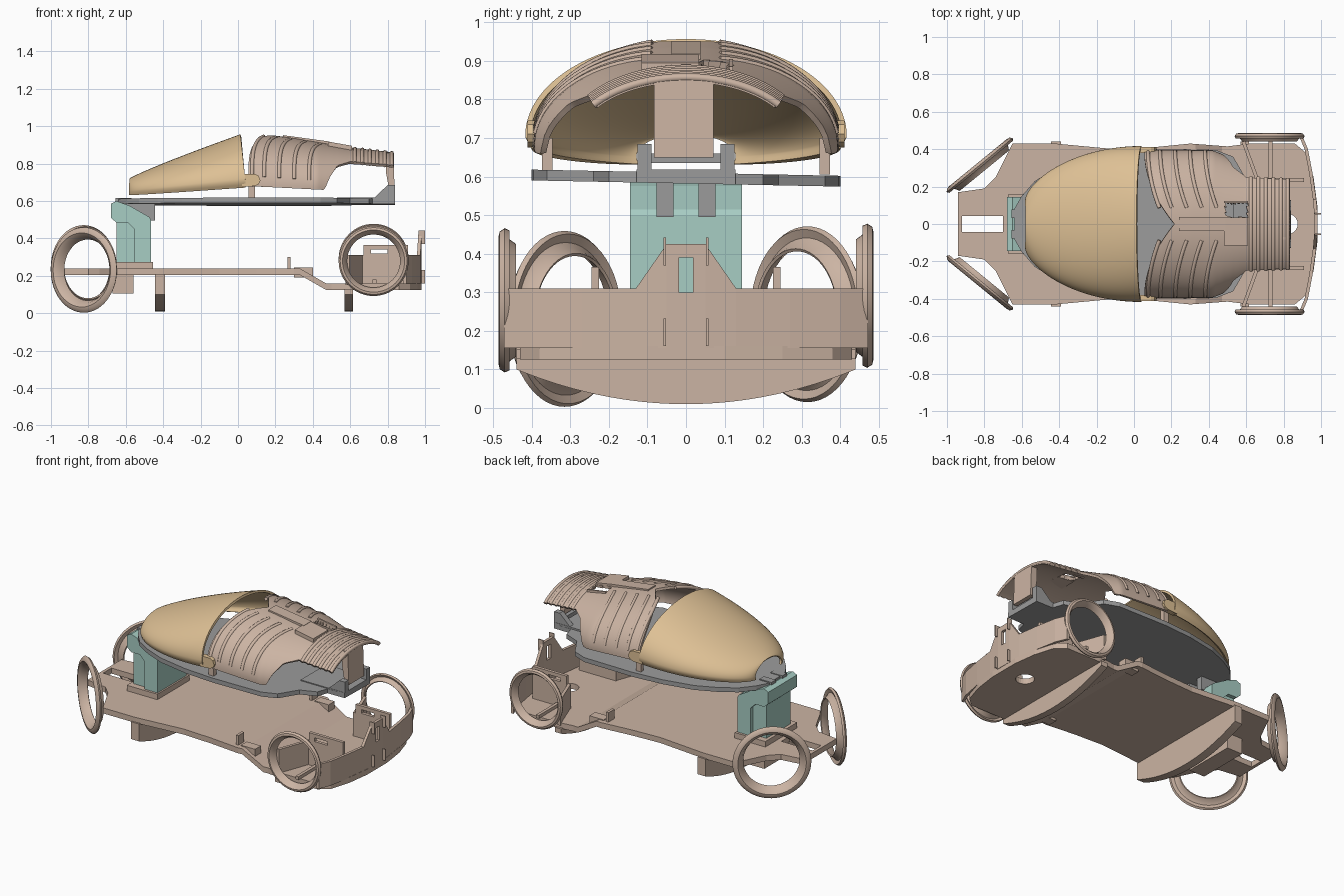
import bpy, bmesh, math
from mathutils import Vector

if "Cube" in bpy.data.objects:
    bpy.data.objects.remove(bpy.data.objects["Cube"])

def mat(name, c):
    m = bpy.data.materials.new(name)
    m.diffuse_color = (*c, 1)
    m.use_nodes = True
    m.node_tree.nodes["Principled BSDF"].inputs["Base Color"].default_value = m.diffuse_color
    return m
BEIGE = mat("beige", (.60, .455, .366))
GOLD = mat("sand gold", (.73, .53, .30))
GREY = mat("grey", (.33, .33, .33))
TEAL = mat("pale teal", (.39, .61, .55))

def finish(name, bm, m, smooth=False, fix=True):
    if fix:
        bmesh.ops.recalc_face_normals(bm, faces=bm.faces)
    me = bpy.data.meshes.new(name)
    bm.to_mesh(me)
    bm.free()
    ob = bpy.data.objects.new(name, me)
    bpy.context.collection.objects.link(ob)
    me.materials.append(m)
    if smooth:
        pick(ob)
        bpy.ops.object.shade_smooth_by_angle(angle=math.radians(40))
    return ob

def pick(ob):
    bpy.ops.object.select_all(action='DESELECT')
    ob.select_set(True)
    bpy.context.view_layer.objects.active = ob

def extruded(pts, vec):
    bm = bmesh.new()
    f = bm.faces.new([bm.verts.new(p) for p in pts])
    r = bmesh.ops.extrude_face_region(bm, geom=[f])
    bmesh.ops.translate(bm, vec=vec, verts=[v for v in r['geom'] if isinstance(v, bmesh.types.BMVert)])
    return bm

def box(name, m, x0, x1, y0, y1, z0, z1):
    return finish(name, extruded([(x0, y0, z0), (x1, y0, z0), (x1, y1, z0), (x0, y1, z0)], (0, 0, z1 - z0)), m)

def prism_y(name, m, xz, y0, y1):
    return finish(name, extruded([(x, y0, z) for x, z in xz], (0, y1 - y0, 0)), m)

def outline(half):
    return half + [(x, -y) for x, y in reversed(half) if y > 0]

def cut(ob, cutter):
    mod = ob.modifiers.new("cut", 'BOOLEAN')
    mod.operation, mod.object, mod.solver = 'DIFFERENCE', cutter, 'EXACT'
    pick(ob)
    bpy.ops.object.modifier_apply(modifier="cut")
    bpy.data.objects.remove(cutter)

def sheet(name, m, fn, nu, nv, thick, skip=None):
    bm = bmesh.new()
    g = [[bm.verts.new(fn(i / nu, -1 + 2 * j / nv)) for j in range(nv + 1)] for i in range(nu + 1)]
    for i in range(nu):
        for j in range(nv):
            q = [g[i][j], g[i + 1][j], g[i + 1][j + 1], g[i][j + 1]]
            c = sum((v.co for v in q), Vector()) / 4
            if not (skip and skip(c)):
                bm.faces.new(q)
    ob = finish(name, bm, m)
    s = ob.modifiers.new("thick", 'SOLIDIFY')
    s.thickness, s.offset = thick, 0
    pick(ob)
    bpy.ops.object.modifier_apply(modifier="thick")
    bpy.ops.object.shade_smooth_by_angle(angle=math.radians(40))

def tube(name, m, pts, r):
    cu = bpy.data.curves.new(name, 'CURVE')
    cu.dimensions, cu.bevel_depth, cu.bevel_resolution, cu.use_fill_caps = '3D', r, 2, True
    sp = cu.splines.new('POLY')
    sp.points.add(len(pts) - 1)
    for p, c in zip(sp.points, pts):
        p.co = (*c, 1)
    ob = bpy.data.objects.new(name, cu)
    bpy.context.collection.objects.link(ob)
    cu.materials.append(m)
    pick(ob)
    bpy.ops.object.convert(target='MESH')
    bpy.ops.object.shade_smooth_by_angle(angle=math.radians(60))

def lerp(x, table):
    for (a, p), (b, q) in zip(table, table[1:]):
        if x <= b:
            return p + (q - p) * max(0, (x - a) / (b - a))
    return table[-1][1]

# chassis floor, stepping down towards the rear
half = [(-.94, .17), (-.8, .19), (-.74, .25), (-.65, .43), (-.42, .43), (-.1, .40), (.1, .41), (.3, .43),
        (.5, .415), (.62, .43), (.86, .43), (.92, .38), (.96, .25), (.98, .1)]
bm = extruded([(x, y, .205) for x, y in outline(half)], (0, 0, .035))
for px in (.33, .47):
    bmesh.ops.bisect_plane(bm, geom=bm.verts[:] + bm.edges[:] + bm.faces[:], plane_co=(px, 0, 0), plane_no=(1, 0, 0))
for v in bm.verts:
    v.co.z -= lerp(v.co.x, [(.33, 0), (.47, .08)])
floor = finish("chassis_floor", bm, BEIGE)
cut(floor, box("slot_cutter", BEIGE, -.92, -.70, -.042, .042, .1, .4))
ring = [(.82 + .055 * math.cos(a * math.pi / 12), .055 * math.sin(a * math.pi / 12), .05) for a in range(24)]
cut(floor, finish("hole_cutter", extruded(ring, (0, 0, .2)), BEIGE))

# curved keels under the floor
for x0, x1, top in ((-.445, -.39, .21), (.57, .615, .13)):
    arc = [(y / 20 * .44, .01 + .09 * (y / 20) ** 2) for y in range(-20, 21)]
    pts = [(x0, y, z) for y, z in arc] + [(x0, .44, top), (x0, -.44, top)]
    finish("keel", extruded(pts, (x1 - x0, 0, 0)), BEIGE)

# curved rear wall with raised centre and slot
wall = [(.90, .472, .31), (.93, .40, .31), (.955, .27, .31), (.975, .13, .31), (.982, .05, .425)]
wall += [(x, -y, z) for x, y, z in reversed(wall)]
bm = bmesh.new()
cols = [[bm.verts.new(p) for p in ((x, y, .155), (x, y, z), (x - .018, y, z), (x - .018, y, .155))] for x, y, z in wall]
for a, b in zip(cols, cols[1:]):
    for k in range(4):
        bm.faces.new((a[k], b[k], b[(k + 1) % 4], a[(k + 1) % 4]))
bm.faces.new(cols[0])
bm.faces.new(cols[-1])
rear = finish("rear_wall", bm, BEIGE)
cut(rear, box("slot_cutter", BEIGE, .9, 1.1, -.018, .018, .3, .39))

# wheels: dished open rings
def wheel(name, centre, normal, R, k, dish):
    prof = [(R - .065 * k, -dish), (R - .05 * k, 0), (R - .03 * k, .016), (R - .012 * k, .013), (R, 0),
            (R - .008 * k, -.012), (R - .03 * k, -.004), (R - .045 * k, -.016), (R - .058 * k, -dish - .004)]
    n = Vector(normal).normalized()
    u = Vector((0, 0, 1))
    w = n.cross(u)
    bm = bmesh.new()
    N = 56
    rows = []
    for i in range(N):
        a = 2 * math.pi * i / N
        d = u * math.cos(a) + w * math.sin(a)
        rows.append([bm.verts.new(Vector(centre) + d * r + n * h) for r, h in prof])
    for i in range(N):
        A, B = rows[i], rows[(i + 1) % N]
        for k2 in range(len(prof)):
            l = (k2 + 1) % len(prof)
            bm.faces.new((A[k2], B[k2], B[l], A[l]))
    finish(name, bm, BEIGE, True)

for s in (-1, 1):
    wheel("front_wheel", (-.825, s * .315, .237 + s * .006), (-.63, s * .77, 0), .228, 1, .035)
    wheel("rear_wheel", (.725, s * .47, .285 + s * .006), (0, s, 0), .187, .7, .025)
    # wheel housings: inner wall with slit, slanted front wall
    inner = box("inner_wheel_wall", BEIGE, .67, .91, s * .235 - .01, s * .235 + .01, .15, .365)
    cut(inner, box("slit_cutter", BEIGE, .71, .80, s * .235 - .05, s * .235 + .05, .318, .342))
    finish("slanted_wheel_wall", extruded([(.65, s * .235, .15), (.67, s * .235, .15), (.595, s * .44, .15),
                                           (.575, s * .44, .15)], (0, 0, .16)), BEIGE)
    box("inner_link", BEIGE, .65, .69, s * .235 - .01, s * .235 + .01, .15, .31)
    box("wheel_axle", BEIGE, .72, .74, s * .34 - .11, s * .34 + .11, .16, .18)
    # rear fins, floor posts and blocks
    for z in (.16, .37):
        box("rear_fin", BEIGE, .965, 1.0, s * .055 - .003, s * .055 + .003, z, z + .072)
    box("floor_post", BEIGE, .265, .282, s * .37 - .03, s * .37 + .03, .235, .30)
    box("floor_block", BEIGE, .30, .40, s * .37 - .03, s * .37 + .03, .19, .245)
    # grey rear uprights and front hinge hooks
    prism_y("rear_upright", GREY, [(.71, .60), (.80, .685), (.84, .685), (.84, .585), (.71, .585)],
            s * .108 - .018, s * .108 + .018)
    box("hinge_hook", GREY, -.62, -.445, s * .055 - .022, s * .055 + .022, .495, .585)
    box("hinge_lug", GREY, -.655, -.57, s * .055 - .022, s * .055 + .022, .575, .615)
    # shell feet and canopy tabs
    box("shell_foot", BEIGE, .055, .09, s * .36 - .014, s * .36 + .014, .605, .70)
    tab = [(.02, .675), (.09, .68), (.11, .69), (.12, .71), (.11, .735), (.09, .745), (.03, .745)]
    prism_y("canopy_tab", GOLD, tab, s * .395 - .016, s * .395 + .016)

# front mount box and teal bracket
box("mount_base", BEIGE, -.67, -.56, -.17, .17, .105, .22)
box("mount_collar", BEIGE, -.67, -.455, -.16, .16, .22, .275)
prism_y("front_bracket", TEAL, [(-.68, .585), (-.65, .60), (-.58, .575), (-.475, .515), (-.465, .50), (-.465, .27),
        (-.555, .27), (-.555, .45), (-.59, .485), (-.65, .485), (-.68, .51)], -.145, .145)
box("bracket_core", TEAL, -.65, -.55, -.12, .12, .26, .49)

# grey body plate
half = [(-.64, .08), (-.6, .15), (-.53, .23), (-.43, .29), (-.3, .345), (-.1, .385), (.1, .40), (.44, .395),
        (.53, .36), (.60, .24), (.70, .20), (.72, .13), (.84, .128)]
finish("body_plate", extruded([(x, y, .582 - .02 * y) for x, y in outline(half)], (0, 0, .028)), GREY)
box("plate_rear_pad", GREY, .53, .84, -.128, .128, .585, .618)
box("rear_crossbar", GREY, .775, .80, -.1, .1, .635, .66)

# gold canopy
def canopy(u, v):
    s = u ** 1.6
    w = .13 + .28 * (1 - (1 - s) ** 2) ** .65
    zc, top, zb = .65 + .055 * s, .715 + .235 * s ** .9, .632 + .043 * s
    if abs(v) > .93:
        k = (abs(v) - .93) / .07
        return (-.575 + .615 * s, math.copysign(w * (1 - .04 * k), v), zc + (zb - zc) * k)
    a = v / .93 * math.pi / 2
    return (-.575 + .615 * s - .025 * s * math.cos(a), w * math.sin(a), zc + (top - zc) * math.cos(a))
sheet("canopy", GOLD, canopy, 40, 56, .014)

# ribbed rear shell
def on_shell(x, v, lift=0):
    h = lerp(x, [(.05, .262), (.15, .268), (.3, .248), (.6, .198), (.83, .172)]) + lift
    w = lerp(x, [(.05, .39), (.42, .385), (.6, .315), (.83, .295)]) + lift
    zb = lerp(x, [(.05, .68), (.46, .66), (.485, .72), (.53, .785), (.6, .805), (.83, .785)])
    lo = math.asin((zb - .68) / h)
    a = v * (math.pi / 2 - lo)
    return (x, w * math.sin(a), .68 + h * math.cos(a))

def swept(v):
    return (1 - abs(math.sin(v * math.pi / 2))) ** 2

def shell(u, v):
    x0 = .055 + .16 * swept(v)
    return on_shell(x0 + (.83 - x0) * u, v)
sheet("rear_shell", BEIGE, shell, 64, 64, .016, lambda c: .49 < c.x < .605 and .036 < c.y < .112)

for x in (.075, .14, .22, .30, .38):
    for s in (-1, 1):
        vs = [s * (.14 + .74 * i / 20) for i in range(21)]
        tube("cheek_rib", BEIGE, [on_shell(x + .10 * swept(v), v, .004) for v in vs], .011)
for x in (.625, .665, .705, .745, .785, .822):
    tube("rear_rib", BEIGE, [on_shell(x, -1 + i / 16, .004) for i in range(33)], .011)

# shell spine, vent frame and rear column
prism_y("shell_spine", BEIGE, [(.24, .935), (.24, .952), (.49, .918), (.49, .90)], -.038, .038)
prism_y("vent_panel", BEIGE, [(.48, .885), (.48, .918), (.61, .895), (.61, .868)], -.115, .034)
prism_y("vent_edge", BEIGE, [(.48, .87), (.48, .905), (.61, .885), (.61, .855)], .112, .122)
prism_y("rear_column", BEIGE, [(.79, .86), (.79, .76), (.81, .65), (.838, .65), (.83, .855)], -.083, .071)
